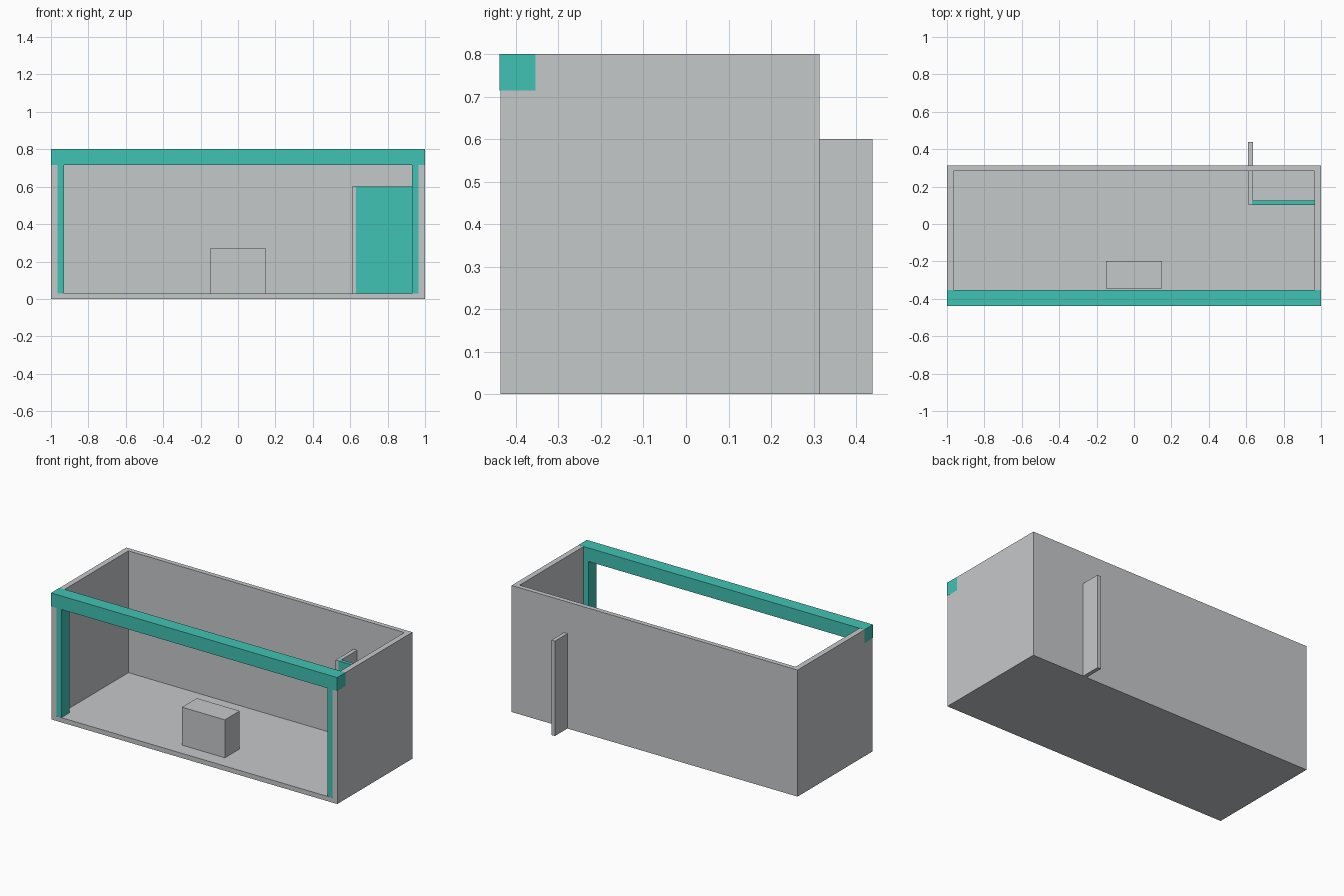
import bpy
import bmesh

if "Cube" in bpy.data.objects:
    bpy.data.objects.remove(bpy.data.objects["Cube"])


def material(name, rgb):
    m = bpy.data.materials.new(name)
    m.diffuse_color = (*rgb, 1.0)
    m.use_nodes = True
    m.node_tree.nodes["Principled BSDF"].inputs["Base Color"].default_value = m.diffuse_color
    return m


GREY = material("light grey", (0.56, 0.58, 0.59))
TEAL = material("teal", (0.053, 0.54, 0.456))


def box(name, x, y, z, mat):
    """Box from (min, max) ranges on each axis."""
    bm = bmesh.new()
    bmesh.ops.create_cube(bm, size=1)
    for v in bm.verts:
        v.co = [r[0] if c < 0 else r[1] for c, r in zip(v.co, (x, y, z))]
    mesh = bpy.data.meshes.new(name)
    bm.to_mesh(mesh)
    bm.free()
    mesh.materials.append(mat)
    ob = bpy.data.objects.new(name, mesh)
    bpy.context.collection.objects.link(ob)
    return ob


FRONT, BACK, TOP = -0.4365, 0.3135, 0.80
FLOOR, WALL = 0.03, 0.035
INNER = 1 - WALL

# Open-topped, open-fronted shell
box("floor", (-1, 1), (FRONT, BACK), (0, FLOOR), GREY)
box("back_wall", (-1, 1), (BACK - 0.03, BACK), (FLOOR, TOP), GREY)
for side, s in (("left", -1), ("right", 1)):
    box(side + "_wall", sorted((s * INNER, s)), (FRONT, BACK - 0.03),
        (FLOOR, TOP), GREY)
    # Door-frame post lining the side wall
    box(side + "_post", sorted((s * 0.93, s * INNER)),
        (FRONT + 0.001, FRONT + 0.08), (FLOOR, 0.715), TEAL)

# Header beam across the front, just proud of the shell
box("header_beam", (-1.0005, 1.0005), (-0.4385, -0.354), (0.715, TOP + 0.0005), TEAL)

# Corner cubicle: partition running out through the back wall, and its front panel
box("partition", (0.61, 0.635), (0.105, 0.4385), (0.0, 0.60), GREY)
box("cubicle_panel", (0.63, INNER), (0.102, 0.126), (FLOOR, 0.6005), TEAL)

# Counter block near the front
box("counter", (-0.15, 0.15), (-0.345, -0.197), (FLOOR, 0.27), GREY)
